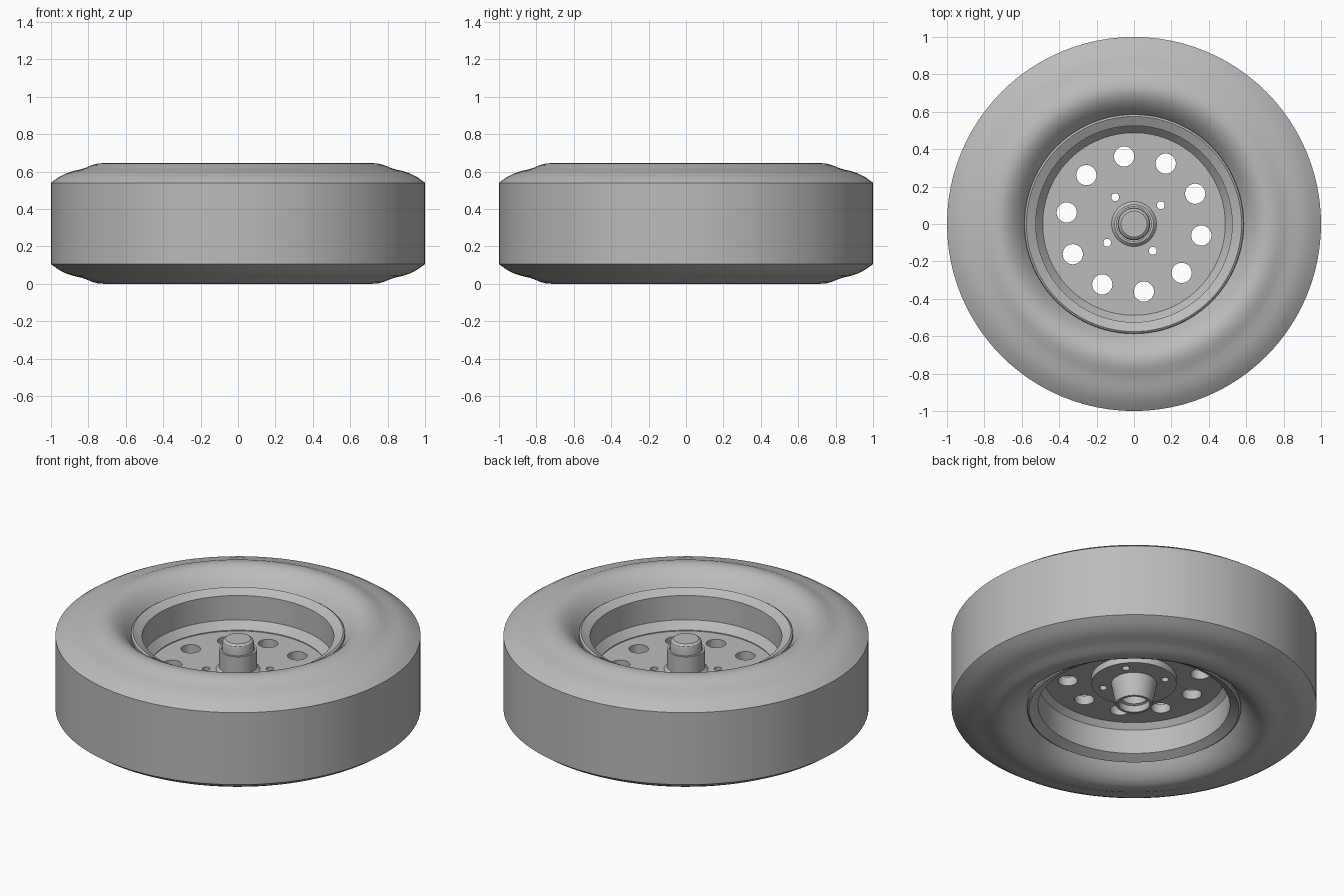
import bpy
import bmesh
from math import sin, cos, tau, radians

if "Cube" in bpy.data.objects:
    bpy.data.objects.remove(bpy.data.objects["Cube"], do_unlink=True)

MID = 0.3225  # mid height of the wheel

gray = bpy.data.materials.new("plain gray")
gray.use_nodes = True
gray.diffuse_color = (0.5, 0.5, 0.5, 1)
gray.node_tree.nodes["Principled BSDF"].inputs["Base Color"].default_value = (0.5, 0.5, 0.5, 1)


def finish(obj):
    """Select the object, give it the material and smooth it by angle."""
    bpy.ops.object.select_all(action="DESELECT")
    obj.select_set(True)
    bpy.context.view_layer.objects.active = obj
    if obj.type == "CURVE":
        bpy.ops.object.convert(target="MESH")
        obj = bpy.context.view_layer.objects.active
    obj.data.materials.clear()
    obj.data.materials.append(gray)
    bpy.ops.object.shade_smooth_by_angle(angle=radians(30))
    return obj


def lathe(name, profile, closed, steps=96):
    """Spin an (r, z) profile around the z axis."""
    bm = bmesh.new()
    verts = [bm.verts.new((r, 0, z)) for r, z in profile]
    pairs = list(zip(verts, verts[1:]))
    if closed:
        pairs.append((verts[-1], verts[0]))
    edges = [bm.edges.new(p) for p in pairs]
    bmesh.ops.spin(bm, geom=verts + edges, cent=(0, 0, 0), axis=(0, 0, 1),
                   angle=tau, steps=steps, use_merge=True)
    bmesh.ops.remove_doubles(bm, verts=bm.verts, dist=1e-5)
    bmesh.ops.recalc_face_normals(bm, faces=bm.faces)
    mesh = bpy.data.meshes.new(name)
    bm.to_mesh(mesh)
    bm.free()
    obj = bpy.data.objects.new(name, mesh)
    bpy.context.collection.objects.link(obj)
    return finish(obj)


def mirrored(half):
    """Extend an upper half profile with its reflection below the mid plane."""
    return half + [(r, 2 * MID - z) for r, z in reversed(half)]


def ring_of_holes(count, radius, size, start):
    return [(radius * cos(a), radius * sin(a), size)
            for a in (radians(start) + tau * i / count for i in range(count))]


def plate(name, radius, bottom, top, holes):
    """Flat round plate with round through holes."""
    curve = bpy.data.curves.new(name, "CURVE")
    curve.dimensions = "2D"
    curve.fill_mode = "BOTH"
    curve.extrude = (top - bottom) / 2
    for x, y, r in [(0, 0, radius)] + holes:
        n = 96 if r == radius else 32
        spline = curve.splines.new("POLY")
        spline.points.add(n - 1)
        spline.use_cyclic_u = True
        for i, p in enumerate(spline.points):
            p.co = (x + r * cos(tau * i / n), y + r * sin(tau * i / n), 0, 1)
    obj = bpy.data.objects.new(name, curve)
    obj.location.z = (top + bottom) / 2
    bpy.context.collection.objects.link(obj)
    return finish(obj)


# Tyre: flat tread, raised sidewall bulge, rolled down to the rim
lathe("tyre", mirrored([
    (0.56, 0.53), (0.585, 0.54), (0.605, 0.567), (0.63, 0.597), (0.66, 0.622),
    (0.69, 0.638), (0.72, 0.645), (0.75, 0.643), (0.78, 0.635), (0.81, 0.622),
    (0.84, 0.612), (0.88, 0.603), (0.92, 0.59), (0.96, 0.569), (1.0, 0.54)]), True)

# Rim: lip, straight barrel and sloped seat for the disc
lathe("rim", mirrored([
    (0.55, 0.50), (0.587, 0.545), (0.585, 0.558), (0.575, 0.565),
    (0.525, 0.537), (0.525, 0.39), (0.488, 0.345)]), True)

# Wheel disc and hub flange share the same bolt holes
bolts = ring_of_holes(4, 0.175, 0.021, 35)
plate("wheel_disc", 0.495, 0.285, 0.34, ring_of_holes(10, 0.365, 0.054, 26.3) + bolts)
plate("hub_flange", 0.233, 0.245, 0.285, bolts)

# Hub: capped on top, tapered and hollow underneath
lathe("hub", [
    (0, 0.522), (0.07, 0.522), (0.083, 0.512), (0.087, 0.50), (0.087, 0.45),
    (0.092, 0.45), (0.092, 0.46), (0.105, 0.46), (0.105, 0.355), (0.12, 0.34),
    (0.126, 0.25), (0.10, 0.115), (0.085, 0.115), (0.085, 0.155),
    (0.072, 0.16), (0.072, 0.25), (0, 0.25)], False, 64)
